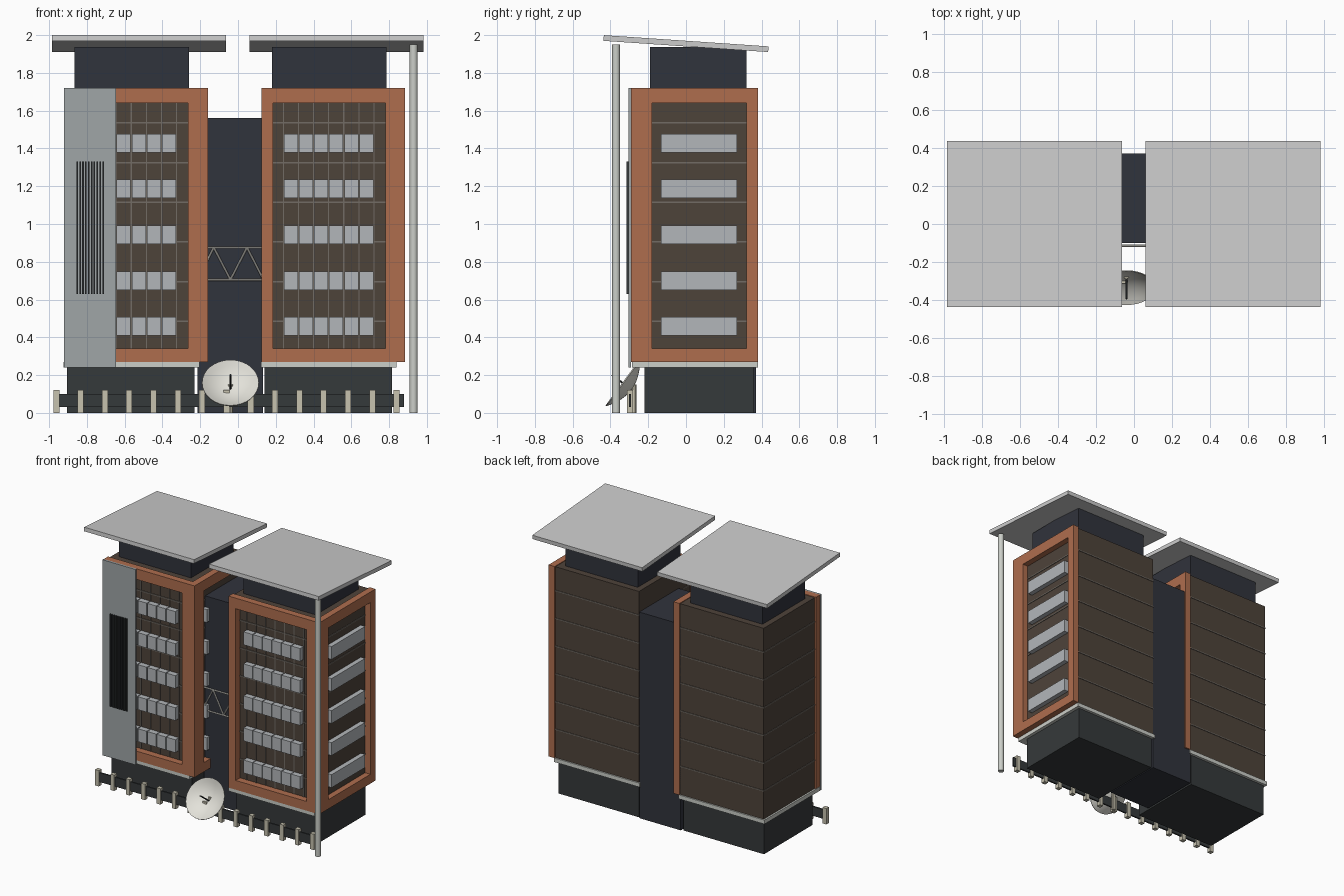
import bpy, bmesh, math
from mathutils import Vector, Matrix

if "Cube" in bpy.data.objects:
    bpy.data.objects.remove(bpy.data.objects["Cube"])

def mat(name, r, g, b):
    m = bpy.data.materials.new(name)
    m.diffuse_color = (r, g, b, 1)
    m.use_nodes = True
    m.node_tree.nodes["Principled BSDF"].inputs["Base Color"].default_value = m.diffuse_color
    return m

ORANGE = mat("terracotta", .43, .155, .076)
BROWN = mat("brown_cladding", .076, .056, .042)
SEAM = mat("seam", .17, .15, .13)
DARK = mat("dark_blue_grey", .03, .033, .045)
BASE = mat("charcoal", .036, .041, .043)
PANEL = mat("panel_grey", .35, .38, .39)
GLASS = mat("window_grey", .45, .47, .49)
ROOF = mat("roof_grey", .64, .65, .66)
PALE = mat("pale_stone", .6, .62, .58)
CREAM = mat("cream", .57, .54, .43)
WHITE = mat("off_white", .77, .76, .70)

def finish(name, bm, m):
    bmesh.ops.recalc_face_normals(bm, faces=bm.faces[:])
    me = bpy.data.meshes.new(name)
    bm.to_mesh(me)
    bm.free()
    me.materials.append(m)
    ob = bpy.data.objects.new(name, me)
    bpy.context.collection.objects.link(ob)
    return ob

def boxes(name, m, *spans):
    """One object from boxes given as (x0, x1, y0, y1, z0, z1)."""
    bm = bmesh.new()
    for x0, x1, y0, y1, z0, z1 in spans:
        M = Matrix.Translation(((x0+x1)/2, (y0+y1)/2, (z0+z1)/2)) @ Matrix.Diagonal((x1-x0, y1-y0, z1-z0, 1))
        bmesh.ops.create_cube(bm, size=1, matrix=M)
    return finish(name, bm, m)

def rods(name, m, r, sides, *segs):
    """One object from round rods given as (start, end)."""
    bm = bmesh.new()
    for a, b in segs:
        a, b = Vector(a), Vector(b)
        d = b - a
        M = Matrix.Translation((a+b)/2) @ d.to_track_quat('Z', 'Y').to_matrix().to_4x4()
        bmesh.ops.create_cone(bm, cap_ends=True, segments=sides, radius1=r, radius2=r, depth=d.length, matrix=M)
    return finish(name, bm, m)

def smooth(ob):
    bpy.ops.object.select_all(action='DESELECT')
    ob.select_set(True)
    bpy.context.view_layer.objects.active = ob
    bpy.ops.object.shade_smooth_by_angle(angle=math.radians(35))

FLOORS = [.458 + .2425*i for i in range(5)]
SEAMS = [.485 + .21*i for i in range(6)]

def tower(side, o):
    # plinth, ledge, body and attic
    boxes(side+"_base", BASE, (o+.14, o+.815, -.22, .36, 0, .24))
    boxes(side+"_ledge", PALE, (o+.122, o+.84, -.285, .38, .24, .27))
    boxes(side+"_body", BROWN, (o+.135, o+.84, -.24, .37, .27, 1.715))
    boxes(side+"_attic", DARK, (o+.18, o+.785, -.19, .32, 1.71, 1.937))
    # cladding seams and front mullions
    boxes(side+"_seams", SEAM, *[(o+.131, o+.844, -.245, .374, z-.004, z+.004) for z in SEAMS])
    boxes(side+"_mullions", SEAM, *[(o+.24+.08*i-.003, o+.24+.08*i+.003, -.244, -.235, .34, 1.64) for i in range(7)])
    # raised frames around the front and right faces
    z0, z1, a, b = .27, 1.72, .34, 1.64
    boxes(side+"_front_frame", ORANGE,
          (o+.125, o+.185, -.292, -.24, z0, z1), (o+.78, o+.885, -.292, -.24, z0, z1),
          (o+.185, o+.78, -.292, -.24, z0, a), (o+.185, o+.78, -.292, -.24, b, z1))
    boxes(side+"_side_frame", ORANGE,
          (o+.835, o+.885, -.24, -.18, z0, z1), (o+.835, o+.885, .32, .38, z0, z1),
          (o+.835, o+.885, -.18, .32, z0, a), (o+.835, o+.885, -.18, .32, b, z1))
    # window bays
    boxes(side+"_front_windows", GLASS,
          *[(o+.243+.08*i, o+.317+.08*i, -.282, -.235, z-.049, z+.049) for z in FLOORS for i in range(6)])
    boxes(side+"_side_windows", GLASS, *[(o+.83, o+.876, -.132, .27, z-.049, z+.049) for z in FLOORS])
    # tilted roof slab
    roof = boxes(side+"_roof", ROOF, (-.46, .46, -.437, .437, -.015, .015))
    roof.location = (o+.521, 0, 1.955)
    roof.rotation_euler.x = -math.atan(.068)

tower("right", 0)
tower("left", -1.045)

# grey front panel with louvres on the left tower
boxes("front_panel", PANEL, (-.922, -.645, -.305, -.29, .24, 1.72))
boxes("louvres", BASE, *[(-.855+.0152*i, -.847+.0152*i, -.315, -.303, .63, 1.33) for i in range(10)])

# central core and truss bridge
boxes("central_core", DARK, (-.215, .132, -.1, .37, 0, 1.56))
zig = [(-.215, .705), (-.128, .875), (-.04, .705), (.048, .875), (.135, .705)]
pts = [(x, -.115, z) for x, z in zig]
rods("truss", WHITE, .006, 8, *zip(pts, pts[1:]),
     *[((-.215, -.115, z), (.135, -.115, z)) for z in (.705, .875)])

# tall corner column
smooth(rods("corner_column", PALE, .021, 16, ((.93, -.37, 0), (.93, -.37, 1.95))))

# fence
boxes("fence_posts", CREAM, *[(-.978+.1287*i, -.946+.1287*i, -.313, -.281, 0, .12) for i in range(15)])
boxes("fence_rail", BASE, (-.962, .88, -.303, -.291, .03, .1))

# dish: shallow bowl of revolution, tilted up towards the front
bm = bmesh.new()
R, S = .15, .055
prof = [(R*t/6, S*(t/6)**2) for t in range(7)]
prof += [(r, z-.006) for r, z in reversed(prof)]
vs = [bm.verts.new((r, 0, z)) for r, z in prof]
es = [bm.edges.new(p) for p in zip(vs, vs[1:])]
bmesh.ops.spin(bm, geom=vs+es, cent=(0, 0, 0), axis=(0, 0, 1), angle=2*math.pi, steps=32)
bmesh.ops.remove_doubles(bm, verts=bm.verts[:], dist=1e-5)
dish = finish("dish", bm, WHITE)
n = Vector((0, -.8, .59)).normalized()
rim = Vector((-.04, -.337, .16))
dish.location = rim - n*S
dish.rotation_euler = n.to_track_quat('Z', 'Y').to_euler()
smooth(dish)
rods("dish_feed", BASE, .005, 8, (rim - n*S, rim + n*.07))
rods("dish_stand", CREAM, .014, 10, ((-.04, -.275, 0), (-.04, -.275, .15)))
